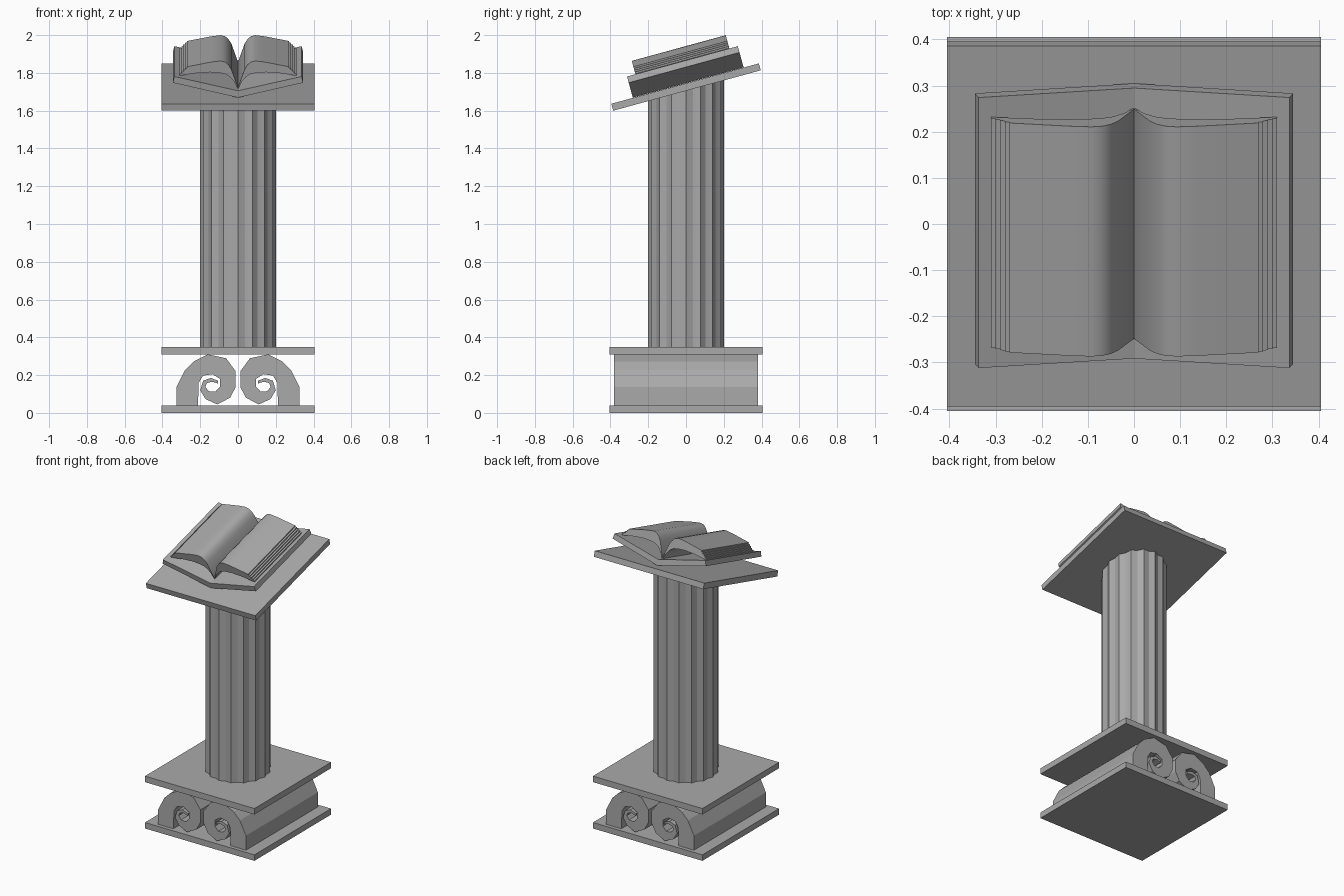
import bpy, bmesh
from math import sin, cos, pi, radians, tan
from mathutils import Matrix

if "Cube" in bpy.data.objects:
    bpy.data.objects.remove(bpy.data.objects["Cube"])

TILT = radians(15.3)
stone = bpy.data.materials.new("dark_stone")
stone.diffuse_color = (0.4, 0.4, 0.4, 1)
stone.use_nodes = True
stone.node_tree.nodes["Principled BSDF"].inputs["Base Color"].default_value = stone.diffuse_color


def finish(name, bm, matrix=None):
    if matrix:
        bmesh.ops.transform(bm, matrix=matrix, verts=bm.verts)
    bmesh.ops.recalc_face_normals(bm, faces=bm.faces)
    me = bpy.data.meshes.new(name)
    bm.to_mesh(me)
    bm.free()
    me.materials.append(stone)
    ob = bpy.data.objects.new(name, me)
    bpy.context.collection.objects.link(ob)
    return ob


def box(name, size, matrix):
    bm = bmesh.new()
    bmesh.ops.create_cube(bm, size=1)
    bmesh.ops.scale(bm, vec=size, verts=bm.verts)
    return finish(name, bm, matrix)


def prism(name, profile, half, matrix=None):
    """Extrude an x-z outline along y."""
    bm = bmesh.new()
    rings = [[bm.verts.new((x, y, z)) for x, z in profile] for y in (-half, half)]
    n = len(profile)
    for i in range(n):
        j = (i + 1) % n
        bm.faces.new((rings[0][i], rings[0][j], rings[1][j], rings[1][i]))
    bm.faces.new(rings[0])
    bm.faces.new(rings[1][::-1])
    return finish(name, bm, matrix)


def mirrored(profile, s):
    return [(s * x, z) for x, z in profile]


# Base slabs
box("bottom_slab", (0.81, 0.81, 0.04), Matrix.Translation((0, 0, 0.02)))
box("upper_slab", (0.81, 0.81, 0.04), Matrix.Translation((0, 0, 0.33)))

# Scroll supports: outer edge inwards, then inner edge back to the leg
scroll = [(.325, .04), (.325, .137), (.28, .227), (.235, .272), (.16, .31), (.063, .289),
          (.012, .22), (.012, .137), (.042, .08), (.11, .045), (.172, .073), (.2, .12),
          (.185, .17), (.145, .185), (.105, .17), (.105, .155),
          (.135, .165), (.165, .158), (.173, .138), (.155, .115), (.12, .112), (.095, .14),
          (.095, .18), (.135, .205), (.185, .197), (.208, .16), (.212, .04)]
for s, side in ((-1, "left"), (1, "right")):
    prism(side + "_scroll", mirrored(scroll, s), 0.38)

# Fluted column whose top follows the tilted board
bm = bmesh.new()
flute = (0.2, 0.192, 0.187, 0.192)
low, high = [], []
for i in range(64):
    a, r = 2 * pi * i / 64, flute[i % 4]
    x, y = r * sin(a), -r * cos(a)
    low.append(bm.verts.new((x, y, 0.34)))
    high.append(bm.verts.new((x, y, 1.722 + y * tan(TILT))))
for i in range(64):
    j = (i + 1) % 64
    bm.faces.new((low[i], low[j], high[j], high[i]))
bm.faces.new(low)
bm.faces.new(high)
finish("fluted_column", bm)

# Tilted reading board
rot = Matrix.Rotation(TILT, 4, 'X')
box("reading_board", (0.81, 0.81, 0.038), Matrix.Translation((0, 0, 1.725)) @ rot)

# Open book cover
book = Matrix.Translation((0, 0.0105, 1.753)) @ rot
prism("book_cover", [(0, -.004), (.345, .078), (.337, .112), (0, .034),
                     (-.337, .112), (-.345, .078)], 0.304, book)

# Stepped page layers, fanned between a lower and an upper page curve
lower = [(0, .03), (.022, .073), (.045, .1), (.07, .114), (.1, .12),
         (.15, .123), (.22, .118), (.31, .104)]
upper = [(0, .038), (.018, .09), (.035, .138), (.05, .163), (.068, .179),
         (.092, .185), (.14, .179), (.27, .153)]


def page_curve(t, edge):
    pts = [(a + (c - a) * t, b + (d - b) * t) for (a, b), (c, d) in zip(lower, upper)]
    return pts[:-1] + [(edge, pts[-1][1])]


for s, side in ((-1, "left"), (1, "right")):
    for k in range(5):
        edge = 0.31 - 0.01 * k
        under, top = page_curve(k / 5, edge), page_curve((k + 1) / 5, edge)
        ob = prism(f"{side}_pages_{k + 1}", mirrored(under + top[::-1], s), 0.258, book)
        bpy.ops.object.select_all(action='DESELECT')
        ob.select_set(True)
        bpy.context.view_layer.objects.active = ob
        bpy.ops.object.shade_smooth_by_angle(angle=radians(35))
